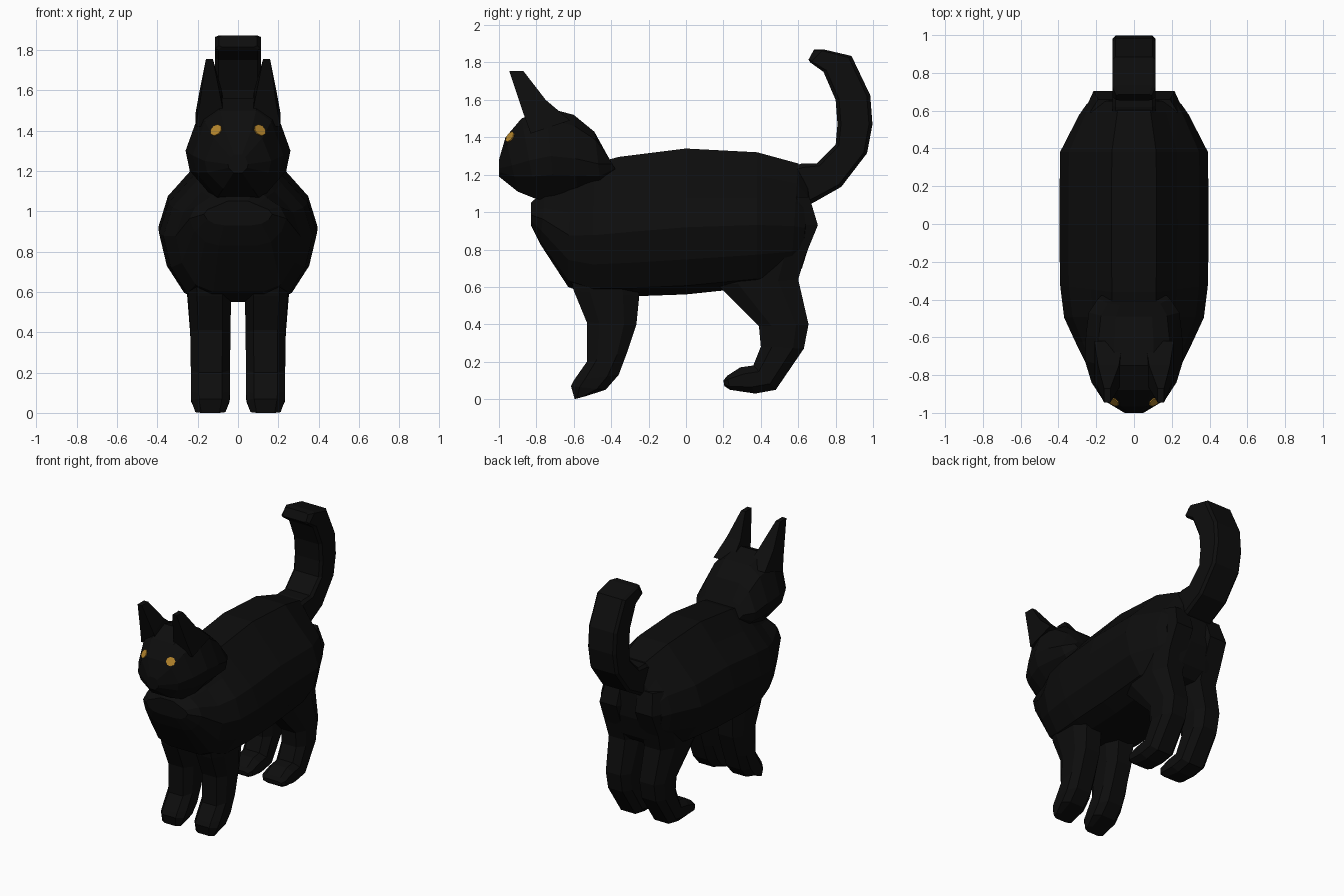
import bpy, bmesh, math
from mathutils import Vector
from mathutils.bvhtree import BVHTree


def material(name, rgb):
    m = bpy.data.materials.new(name)
    m.diffuse_color = (*rgb, 1)
    return m


BLACK = material("black_fur", (0.004, 0.004, 0.004))
AMBER = material("amber_eye", (0.45, 0.23, 0.025))

# Half cross-sections: (width fraction, position from first to second edge point)
BARREL = [(.3, 0), (.58, .17), (.88, .34), (1, .54), (.9, .76), (.68, .94), (.4, 1)]
SKULL = [(.4, 0), (.73, .13), (1, .52), (.92, .72), (.45, 1)]
LIMB = [(.6, 0), (1, .25), (1, .75), (.6, 1)]
BOX = [(.85, 0), (1, .1), (1, .9), (.85, 1)]
BLADE = [(1, 0), (1, 1)]


def finish(bm, name, mat):
    bmesh.ops.recalc_face_normals(bm, faces=bm.faces)
    me = bpy.data.meshes.new(name)
    bm.to_mesh(me)
    bm.free()
    me.materials.append(mat)
    ob = bpy.data.objects.new(name, me)
    bpy.context.collection.objects.link(ob)
    return ob


def loft(name, section, rings, side=1):
    """Skin rings (y1, z1, y2, z2, half width, centre x) with flat faces."""
    bm = bmesh.new()
    outline = section + [(-w, t) for w, t in reversed(section)]
    loops = []
    for y1, z1, y2, z2, hw, cx in rings:
        loops.append([bm.verts.new((side * (cx + w * hw),
                                    y1 + (y2 - y1) * t,
                                    z1 + (z2 - z1) * t)) for w, t in outline])
    n = len(outline)
    for a, b in zip(loops, loops[1:]):
        for i in range(n):
            j = (i + 1) % n
            bm.faces.new((a[i], a[j], b[j], b[i]))
    bm.faces.new(loops[0])
    bm.faces.new(loops[-1])
    return finish(bm, name, BLACK)


# Torso, chest to rump
loft("body", BARREL, [
    (-.83, 1.05, -.83, .93, .17, 0),
    (-.75, 1.12, -.78, .83, .24, 0),
    (-.62, 1.20, -.63, .60, .31, 0),
    (-.49, 1.26, -.50, .55, .37, 0),
    (-.36, 1.295, -.28, .55, .392, 0),
    (0, 1.34, 0, .56, .395, 0),
    (.38, 1.32, .38, .60, .392, 0),
    (.60, 1.26, .56, .64, .29, 0),
    (.655, 1.17, .62, .70, .25, 0),
    (.67, 1.05, .67, .86, .16, 0)])

# Head, snout to nape
head = loft("head", SKULL, [
    (-1.0, 1.28, -1.0, 1.19, .05, 0),
    (-.965, 1.40, -.90, 1.11, .165, 0),
    (-.88, 1.50, -.80, 1.07, .225, 0),
    (-.75, 1.56, -.70, 1.06, .26, 0),
    (-.60, 1.52, -.58, 1.07, .255, 0),
    (-.49, 1.43, -.45, 1.10, .24, 0),
    (-.43, 1.32, -.36, 1.20, .19, 0)])

# Upright tail, hooked forward at the tip
loft("tail", BOX, [
    (.55, 1.24, .60, 1.02, .11, 0),
    (.62, 1.26, .68, 1.05, .115, 0),
    (.70, 1.26, .83, 1.135, .115, 0),
    (.80, 1.36, .968, 1.315, .115, 0),
    (.81, 1.47, .997, 1.47, .115, 0),
    (.80, 1.60, .985, 1.625, .115, 0),
    (.735, 1.75, .885, 1.835, .115, 0),
    (.665, 1.80, .735, 1.87, .115, 0),
    (.655, 1.815, .685, 1.87, .095, 0)])

skull = BVHTree.FromPolygons([v.co for v in head.data.vertices],
                             [p.vertices[:] for p in head.data.polygons])

for side, tag in ((1, "right"), (-1, "left")):
    loft("front_leg_" + tag, LIMB, [
        (-.64, .75, -.25, .75, .11, .145),
        (-.60, .58, -.25, .55, .105, .14),
        (-.53, .41, -.265, .40, .100, .137),
        (-.53, .20, -.315, .25, .097, .137),
        (-.60, .10, -.36, .13, .097, .137),
        (-.615, .07, -.43, .05, .095, .137),
        (-.595, .0, -.54, .015, .075, .137)], side)
    loft("back_leg_" + tag, LIMB, [
        (.40, 1.08, .66, 1.08, .10, .13),
        (.30, .93, .705, .93, .115, .145),
        (.20, .76, .635, .76, .115, .15),
        (.17, .61, .60, .64, .11, .145),
        (.39, .39, .655, .40, .100, .137),
        (.40, .28, .63, .27, .097, .137),
        (.36, .18, .48, .05, .097, .137),
        (.29, .17, .37, .03, .097, .137),
        (.22, .125, .235, .05, .095, .137),
        (.20, .10, .205, .07, .075, .137)], side)
    loft("ear_" + tag, BLADE, [
        (-.83, 1.42, -.62, 1.49, .075, .135),
        (-.87, 1.53, -.75, 1.60, .055, .135),
        (-.945, 1.755, -.87, 1.755, .017, .142)], side)

    # Eye: thin disc lying on the face
    hit, normal, _, _ = skull.ray_cast(Vector((side * .107, -2, 1.40)), Vector((0, 1, 0)))
    if normal.y > 0:
        normal = -normal
    bm = bmesh.new()
    bmesh.ops.create_cone(bm, cap_ends=True, segments=8, radius1=.032, radius2=.032, depth=.009)
    bm.transform(normal.to_track_quat('Z', 'Y').to_matrix().to_4x4())
    bmesh.ops.translate(bm, verts=bm.verts, vec=hit + normal * .002)
    finish(bm, "eye_" + tag, AMBER)
